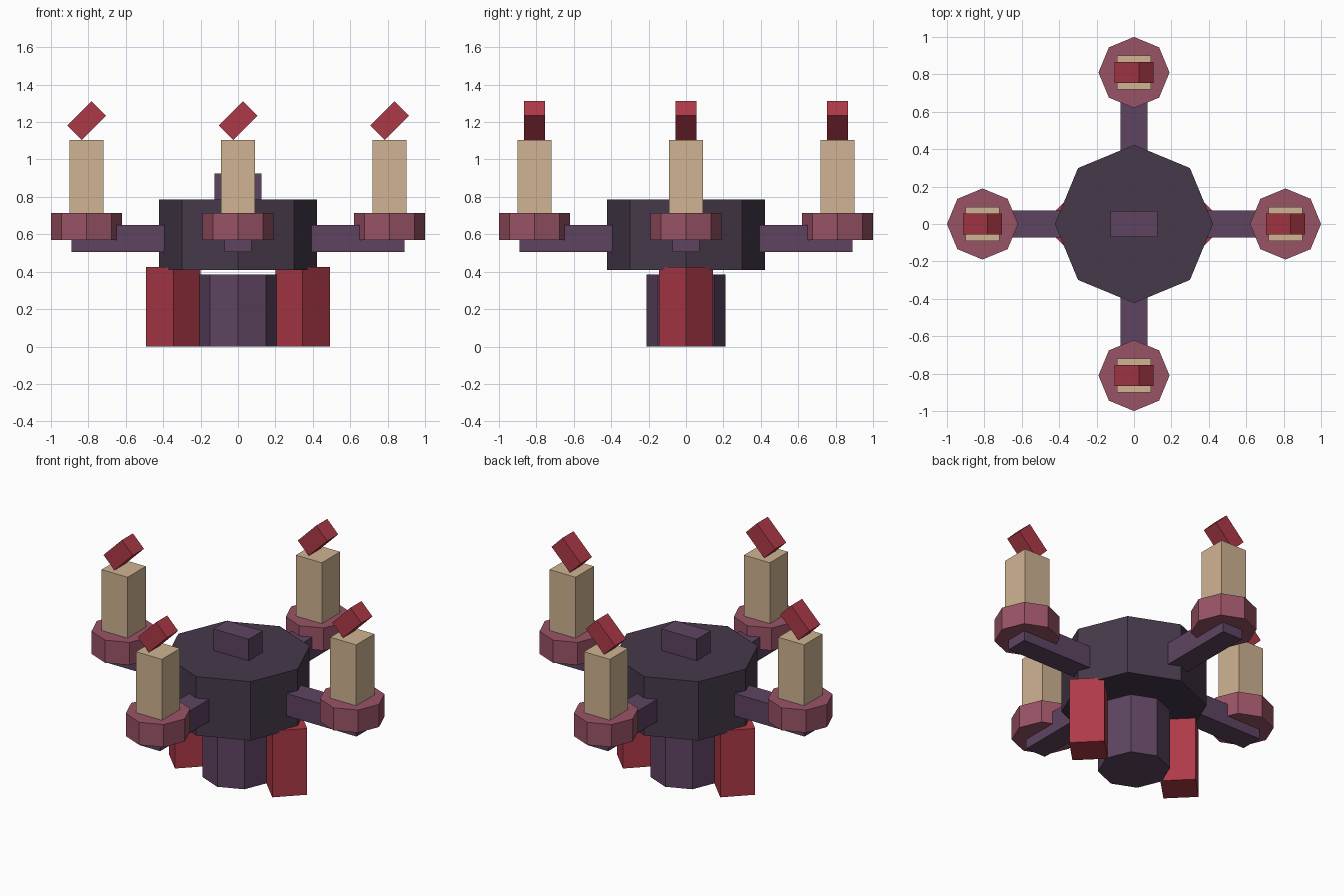
import bpy
import math

if "Cube" in bpy.data.objects:
    bpy.data.objects.remove(bpy.data.objects["Cube"])


def material(name, rgb):
    """Flat colour given as 0-255 sRGB, stored as linear."""
    mat = bpy.data.materials.new(name)
    lin = [((c / 255 + 0.055) / 1.055) ** 2.4 for c in rgb]
    mat.diffuse_color = (*lin, 1.0)
    mat.use_nodes = True
    mat.node_tree.nodes["Principled BSDF"].inputs["Base Color"].default_value = mat.diffuse_color
    return mat


DARK = material("dark_plum", (70, 57, 74))
PLUM = material("plum", (94, 68, 97))
ROSE = material("dusty_rose", (153, 83, 101))
WAX = material("tan_wax", (208, 180, 147))
RED = material("crimson", (174, 58, 72))


def finish(name, mat):
    ob = bpy.context.object
    ob.name = name
    ob.data.materials.append(mat)
    return ob


def box(name, mat, size, loc, rot=(0, 0, 0)):
    bpy.ops.mesh.primitive_cube_add(size=1, location=loc, rotation=rot)
    ob = finish(name, mat)
    ob.scale = size
    return ob


def octagon(name, mat, radius, z0, z1, x=0, y=0):
    bpy.ops.mesh.primitive_cylinder_add(
        vertices=8, radius=radius, depth=z1 - z0, location=(x, y, (z0 + z1) / 2))
    return finish(name, mat)


# Central body: lower column, drum, and top block
octagon("column", PLUM, 0.21, 0.0, 0.385)
octagon("drum", DARK, 0.423, 0.41, 0.787)
box("top_block", PLUM, (0.25, 0.14, 0.2), (0, 0, 0.825))

# Crossed arms running through the drum
box("arm_side_to_side", PLUM, (1.78, 0.142, 0.143), (0, 0, 0.578))
box("arm_front_to_back", PLUM, (0.142, 1.78, 0.143), (0, 0, 0.578))

# Diamond-turned side legs
for side, label in ((-1, "left"), (1, "right")):
    box(f"leg_{label}", RED, (0.206, 0.206, 0.425),
        (side * 0.345, 0, 0.2125), (0, 0, math.pi / 4))

# Holder, candle and tilted flame at each arm end
ENDS = {"right": (1, 0), "back": (0, 1), "left": (-1, 0), "front": (0, -1)}
for label, (dx, dy) in ENDS.items():
    x, y = dx * 0.81, dy * 0.81
    octagon(f"holder_{label}", ROSE, 0.19, 0.57, 0.715, x, y)
    box(f"candle_{label}", WAX, (0.184, 0.184, 0.445), (x, y, 0.8825))
    box(f"flame_{label}", RED, (0.184, 0.112, 0.11),
        (x, y, 1.208), (0, -math.pi / 4, 0))
